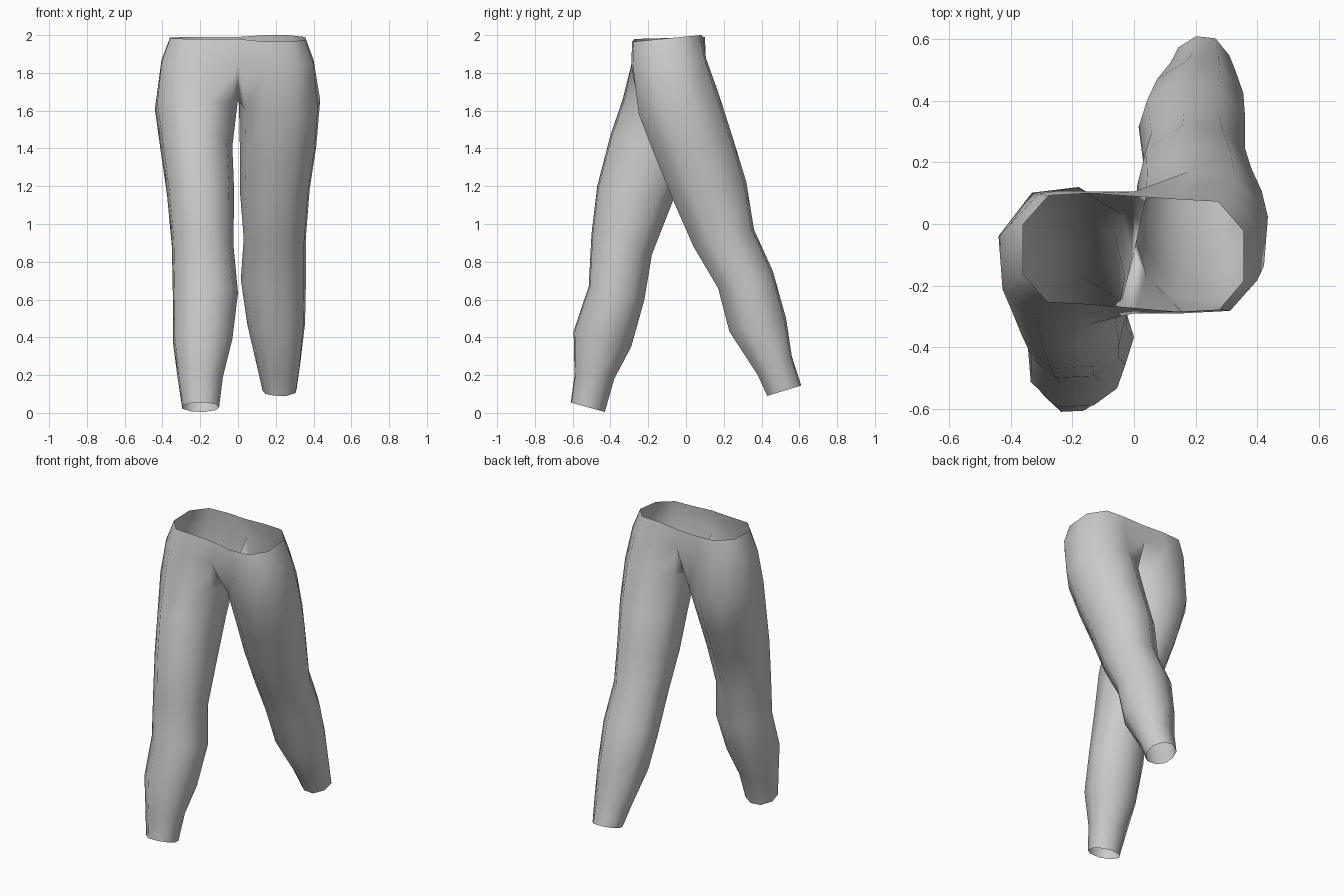
import bpy
import bmesh

default_cube = bpy.data.objects.get("Cube")
if default_cube:
    bpy.data.objects.remove(default_cube, do_unlink=True)

# Cloth colour
cloth = bpy.data.materials.new("grey_cloth")
cloth.use_nodes = True
cloth.diffuse_color = (0.6, 0.6, 0.6, 1)
cloth.node_tree.nodes["Principled BSDF"].inputs["Base Color"].default_value = (0.6, 0.6, 0.6, 1)

# Cross-sections as (inner to outer, front to back) fractions; the last point is mid-inseam
HIP = [(0, 0), (.4, 0), (.78, .02), (1, .27), (1, .72), (.77, .98), (.4, 1), (0, 1), (0, .5)]
LEG = [(.08, .2), (.32, .02), (.7, 0), (.97, .27), (1, .65), (.75, .96), (.4, 1), (.08, .8), (0, .5)]

# Each ring: front y, front z, back y, back z, inner x, outer x (waist down to hem)
FORWARD_LEG = [
    (-.26, 1.98, .1, 1.99, 0, .36),
    (-.29, 1.84, .105, 1.88, 0, .405),
    (-.335, 1.66, .12, 1.58, .005, .44),
    (-.4, 1.47, .05, 1.35, .03, .41),
    (-.47, 1.2, -.07, 1.12, .02, .375),
    (-.5, .95, -.18, .84, .025, .35),
    (-.515, .67, -.22, .6, 0, .345),
    (-.595, .43, -.29, .35, .03, .345),
    (-.59, .2, -.38, .18, .08, .32),
    (-.61, .055, -.43, .005, .1, .295),
]
REAR_LEG = [
    (-.285, 1.965, .08, 2, 0, .355),
    (-.29, 1.84, .105, 1.88, 0, .4),
    (-.25, 1.58, .17, 1.7, .005, .435),
    (-.16, 1.35, .25, 1.45, .01, .415),
    (-.07, 1.13, .32, 1.22, .01, .38),
    (.04, .88, .36, .97, .03, .36),
    (.17, .66, .46, .75, .015, .36),
    (.23, .43, .53, .5, .05, .355),
    (.38, .2, .56, .3, .1, .33),
    (.43, .09, .61, .145, .13, .31),
]
COUNT = len(HIP)
CROTCH_ROW = 1
CROTCH_DROP = .2


def ring_points(ring, section, side):
    """Place a tilted cross-section between the front and back lines."""
    fy, fz, by, bz, inner, outer = ring
    return [(side * (inner + (outer - inner) * u), fy + (by - fy) * v, fz + (bz - fz) * v)
            for u, v in section]


def add_leg(bm, rings, side, seam):
    """Loft one half; its seam points are shared with the other half."""
    rows = []
    for level, ring in enumerate(rings):
        section = HIP if level <= CROTCH_ROW else LEG
        row = []
        for i, (x, y, z) in enumerate(ring_points(ring, section, side)):
            shared = level <= CROTCH_ROW and section[i][0] == 0
            if shared and (level, i) in seam:
                vert = seam[level, i]
                vert.co.y = (vert.co.y + y) / 2
            else:
                if shared and i == COUNT - 1:
                    z -= CROTCH_DROP
                vert = bm.verts.new((x, y, z))
                if shared:
                    seam[level, i] = vert
            row.append(vert)
        rows.append(row)
    for level in range(len(rows) - 1):
        # The pelvis is open between the halves; the legs are closed tubes
        sides = COUNT - 2 if level < CROTCH_ROW else COUNT
        for i in range(sides):
            j = (i + 1) % COUNT
            quad = [rows[level][i], rows[level][j], rows[level + 1][j], rows[level + 1][i]]
            bm.faces.new(quad if side < 0 else quad[::-1])


# Trousers: joined pelvis with one leg striding forward and one back
bm = bmesh.new()
seam = {}
add_leg(bm, FORWARD_LEG, -1, seam)
add_leg(bm, REAR_LEG, 1, seam)
loose = [v for v in bm.verts if not v.link_faces]
bmesh.ops.delete(bm, geom=loose, context='VERTS')
bmesh.ops.recalc_face_normals(bm, faces=bm.faces)
mesh = bpy.data.meshes.new("trousers")
bm.to_mesh(mesh)
bm.free()
mesh.materials.append(cloth)
trousers = bpy.data.objects.new("trousers", mesh)
bpy.context.collection.objects.link(trousers)

# Smooth cloth shading
for polygon in mesh.polygons:
    polygon.use_smooth = True
